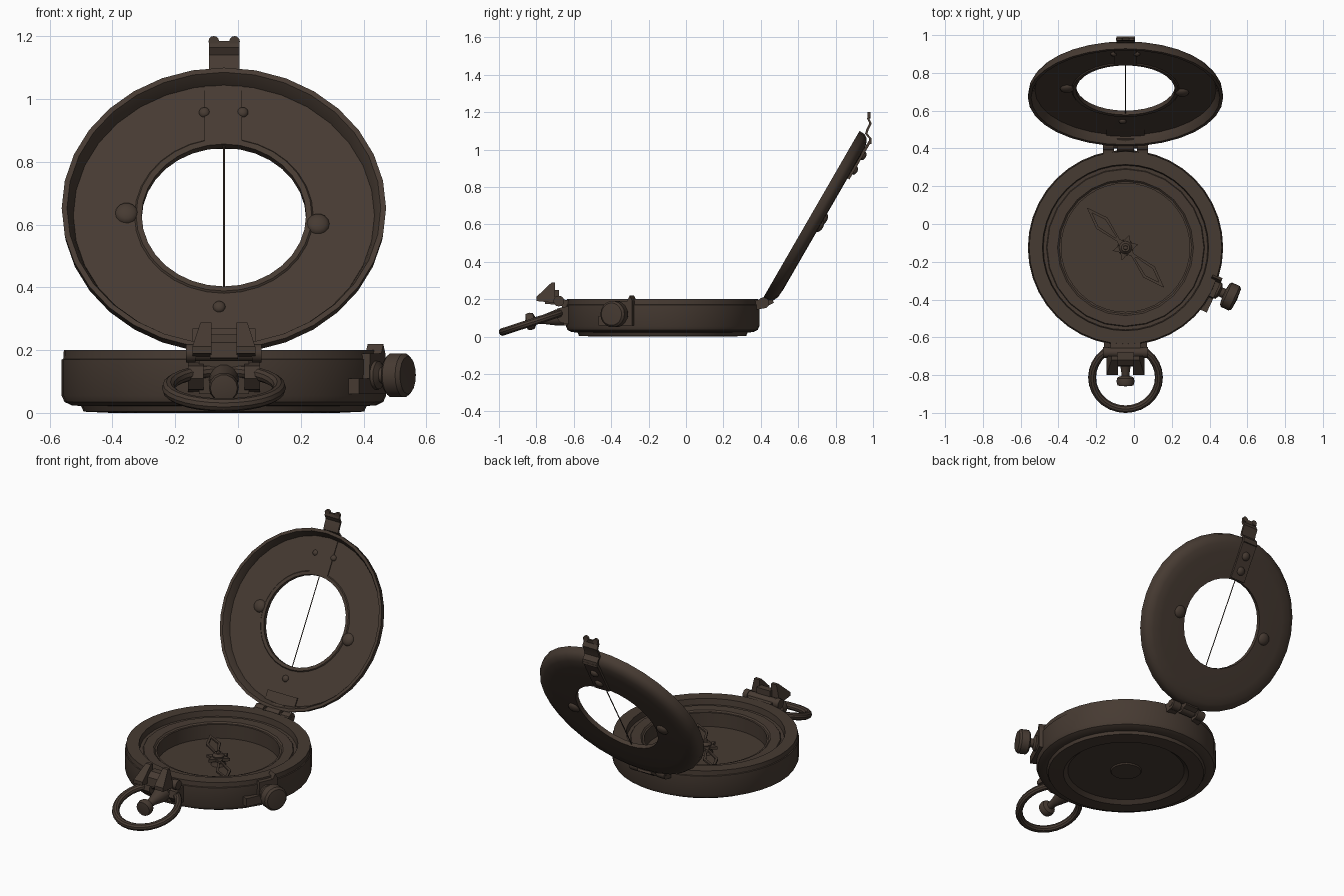
import bpy, bmesh, math
from mathutils import Matrix, Vector

if "Cube" in bpy.data.objects:
    bpy.data.objects.remove(bpy.data.objects["Cube"])

BRONZE = (0.062, 0.043, 0.032, 1)
mat = bpy.data.materials.new("dark bronze")
mat.use_nodes = True
mat.diffuse_color = BRONZE
shader = mat.node_tree.nodes["Principled BSDF"]
shader.inputs["Base Color"].default_value = BRONZE
shader.inputs["Roughness"].default_value = 0.6

CX, CY = -0.045, -0.125          # centre of the case
CASE = Matrix.Translation((CX, CY, 0))
LID = Matrix.Translation((CX, 0.70, 0.635)) @ Matrix.Rotation(math.radians(60), 4, 'X')
# Local (x, y, z) becomes world (y, z, x), for side profiles
SIDE = Matrix(((0, 0, 1, 0), (1, 0, 0, 0), (0, 1, 0, 0), (0, 0, 0, 1)))


def finish(name, bm, matrix, angle=35):
    bmesh.ops.remove_doubles(bm, verts=bm.verts, dist=1e-5)
    bmesh.ops.transform(bm, matrix=matrix, verts=bm.verts)
    bmesh.ops.recalc_face_normals(bm, faces=bm.faces)
    mesh = bpy.data.meshes.new(name)
    bm.to_mesh(mesh)
    bm.free()
    mesh.materials.append(mat)
    ob = bpy.data.objects.new(name, mesh)
    bpy.context.collection.objects.link(ob)
    bpy.ops.object.select_all(action='DESELECT')
    bpy.context.view_layer.objects.active = ob
    ob.select_set(True)
    bpy.ops.object.shade_smooth_by_angle(angle=math.radians(angle))
    return ob


def lathe(name, profile, matrix, sides=32, closed=False):
    """Turn (radius, height) points around local z."""
    bm = bmesh.new()
    verts = [bm.verts.new((r, 0, z)) for r, z in profile]
    pairs = list(zip(verts, verts[1:] + verts[:1]))
    edges = [bm.edges.new(p) for p in (pairs if closed else pairs[:-1])]
    bmesh.ops.spin(bm, geom=verts + edges, cent=(0, 0, 0), axis=(0, 0, 1),
                   angle=math.tau, steps=sides, use_duplicate=False)
    return finish(name, bm, matrix)


def plate(name, outline, lo, hi, matrix):
    """Extrude a flat outline along local z."""
    bm = bmesh.new()
    face = bm.faces.new([bm.verts.new((x, y, lo)) for x, y in outline])
    new = bmesh.ops.extrude_face_region(bm, geom=[face])["geom"]
    bmesh.ops.translate(bm, vec=(0, 0, hi - lo),
                        verts=[v for v in new if isinstance(v, bmesh.types.BMVert)])
    return finish(name, bm, matrix, 25)


def rect(x0, x1, y0, y1):
    return [(x0, y0), (x1, y0), (x1, y1), (x0, y1)]


def rod(name, a, b, radius, sides=12):
    a, b = Vector(a), Vector(b)
    turn = (b - a).to_track_quat('Z', 'Y').to_matrix().to_4x4()
    h = (b - a).length
    return lathe(name, [(0, 0), (radius, 0), (radius, h), (0, h)],
                 Matrix.Translation(a) @ turn, sides)


def dome(name, radius, height, matrix):
    steps = [i * math.pi / 8 for i in range(5)]
    return lathe(name, [(radius * math.cos(t), height * math.sin(t)) for t in steps],
                 matrix, 14)


def at(x, y, z):
    return Matrix.Translation((x, y, z))


# Case: outer wall, stepped dial well and recessed underside
lathe("case", [(0, 0.075), (0.34, 0.075), (0.34, 0.16), (0.435, 0.165), (0.44, 0.2),
               (0.51, 0.2), (0.512, 0.172), (0.517, 0.17), (0.517, 0.055), (0.508, 0.035),
               (0.485, 0.024), (0.455, 0.022), (0.447, 0.004), (0.36, 0.0), (0.335, 0.02),
               (0.09, 0.02), (0.085, 0.012), (0, 0.012)], CASE, 40)
lathe("well_lip", [(0.345, 0.155), (0.36, 0.168), (0.415, 0.17), (0.425, 0.155)], CASE, 24, True)

# Needle: two open diamonds on a star and a hub
NEEDLE = CASE @ at(0, 0, 0.11) @ Matrix.Rotation(math.radians(-46), 4, 'Z')
for name, s in (("needle_north", 1), ("needle_south", -1)):
    outer = [(0.05, 0.008), (0.18, 0.042), (0.295, 0), (0.18, -0.042), (0.05, -0.008)]
    inner = [(0.075, 0.004), (0.18, 0.026), (0.255, 0), (0.18, -0.026), (0.075, -0.004)]
    bm = bmesh.new()
    loops = [[bm.verts.new((x * s, y, z)) for x, y in pts]
             for pts, z in ((outer, 0), (outer, 0.01), (inner, 0.01), (inner, 0))]
    for k in range(4):
        p, q = loops[k], loops[(k + 1) % 4]
        for i in range(5):
            j = (i + 1) % 5
            bm.faces.new((p[i], p[j], q[j], q[i]))
    finish(name, bm, NEEDLE, 20)
star = [((0.07 if i % 2 == 0 else 0.038) * Vector((math.cos(i * math.tau / 12),
         math.sin(i * math.tau / 12)))) for i in range(12)]
plate("needle_star", star, -0.005, 0.012, NEEDLE)
lathe("needle_hub", [(0.045, 0.07), (0.03, 0.1), (0.034, 0.13), (0.022, 0.145),
                     (0.012, 0.145), (0.01, 0.155), (0, 0.158)], CASE, 16)

# Lid: shallow ring with a rounded outer edge and a round window
lathe("lid", [(0.262, -0.036), (0.42, -0.036), (0.47, -0.032), (0.5, -0.019), (0.514, 0.002),
              (0.517, 0.035), (0.5, 0.035), (0.488, 0.012), (0.48, -0.012), (0.285, -0.014),
              (0.28, -0.008), (0.262, -0.01)], LID, 32, True)
rod("sighting_wire", LID @ Vector((0, -0.265, -0.022)), LID @ Vector((0, 0.265, -0.022)), 0.003, 6)
FLIP = Matrix.Rotation(math.pi, 4, 'X')
for side, x, y in (("right", -0.31, 0.01), ("left", 0.30, -0.03)):
    dome(side + "_inner_screw", 0.037, 0.02, LID @ at(x, y, -0.015))
    dome(side + "_outer_screw", 0.037, 0.02, LID @ at(x, y, -0.034) @ FLIP)

# Strap: inner plate, outer strip with rivets and a wavy notched catch
plate("inner_strap_plate", rect(-0.062, 0.058, 0.27, 0.475), -0.016, -0.008, LID)
for x in (-0.062, 0.06):
    dome("inner_strap_rivet", 0.018, 0.014, LID @ at(x, 0.38, -0.014))
dome("lid_pin", 0.02, 0.014, LID @ at(-0.015, -0.335, -0.014))
plate("hinge_leaf_on_lid", rect(-0.1, 0.1, -0.485, -0.42), -0.016, -0.005, LID)
plate("outer_strap", rect(-0.048, 0.05, 0.265, 0.5), -0.048, -0.034, LID)
for y in (0.32, 0.41):
    dome("outer_strap_rivet", 0.026, 0.017, LID @ at(0, y, -0.047) @ FLIP)


def ribbon(name, pts, lo, hi):
    back = [(y + 0.013, z) for y, z in reversed(pts)]
    return plate(name, pts + back, lo, hi, SIDE)


ribbon("catch", [(0.978, 1.03), (0.978, 1.06), (0.957, 1.085), (0.965, 1.11),
                 (0.98, 1.14), (0.968, 1.165), (0.973, 1.185)], CX - 0.048, CX + 0.05)
for x in (CX - 0.032, CX + 0.034):
    rod("catch_lobe", (x, 0.971, 1.184), (x, 0.986, 1.184), 0.017)

# Rear hinge
rod("hinge_pin", (CX - 0.12, 0.415, 0.18), (CX + 0.12, 0.415, 0.18), 0.015)
for x in (-0.09, 0, 0.09):
    w = 0.045 if x == 0 else 0.028
    rod("hinge_knuckle", (CX + x - w, 0.415, 0.18), (CX + x + w, 0.415, 0.18), 0.03)
    arm = ([(0.415, 0.155), (0.47, 0.18), (0.45, 0.225), (0.40, 0.2)] if x == 0
           else [(0.36, 0.14), (0.41, 0.15), (0.43, 0.2), (0.36, 0.195)])
    plate("hinge_arm", arm, CX + x - w, CX + x + w, SIDE)

# Front sight: barrel, two wedge wings and a rounded centre block
rod("sight_barrel", (CX - 0.115, -0.68, 0.19), (CX + 0.115, -0.68, 0.19), 0.025)
for s in (-1, 1):
    x = CX + s * 0.105
    rod("sight_barrel_end", (x - 0.015, -0.68, 0.19), (x + 0.015, -0.68, 0.19), 0.029)
    wing = plate("sight_wing", [(-0.80, 0.19), (-0.70, 0.18), (-0.70, 0.288), (-0.72, 0.288),
                                (-0.80, 0.212)], min(s * 0.04, s * 0.1) + CX,
                 max(s * 0.04, s * 0.1) + CX, SIDE)
    for v in wing.data.vertices:      # slope the outer cheeks inward
        if v.co.z > 0.25 and abs(v.co.x - CX) > 0.05:
            v.co.x -= s * 0.025
    # Lugs that hold the ring
    plate("ring_lug", [(-0.62, 0.065), (-0.67, 0.075), (-0.70, 0.11), (-0.69, 0.15), (-0.62, 0.165)],
          CX + s * 0.09 - 0.025, CX + s * 0.09 + 0.025, SIDE)
plate("sight_block", [(-0.755, 0.175), (-0.68, 0.17), (-0.68, 0.25), (-0.72, 0.25), (-0.75, 0.225)],
      CX - 0.045, CX + 0.045, SIDE)
plate("sight_mount", [(-0.62, 0.06), (-0.655, 0.06), (-0.665, 0.17), (-0.69, 0.2), (-0.62, 0.195)],
      CX - 0.08, CX + 0.08, SIDE)

# Carrying ring and its thumb screw
tube = [(0.177 + 0.021 * math.cos(i * math.tau / 10), 0.021 * math.sin(i * math.tau / 10))
        for i in range(10)]
lathe("carrying_ring", tube, at(CX, -0.812, 0.08) @ Matrix.Rotation(math.radians(18), 4, 'X'), 28, True)
OUT = at(CX, -0.63, 0.11) @ Matrix.Rotation(math.radians(98), 4, 'X')
lathe("thumb_screw", [(0, 0), (0.05, 0), (0.045, 0.06), (0.026, 0.13), (0.02, 0.175),
                      (0.043, 0.185), (0.048, 0.205), (0.043, 0.225), (0, 0.232)], OUT, 14)

# Side brake: stepped plate, lever tip and knob
BRAKE = CASE @ Matrix.Rotation(math.radians(-25), 4, 'Z') @ at(0.5, 0, 0.12) @ \
    Matrix.Rotation(math.pi / 2, 4, 'Z') @ Matrix.Rotation(math.pi / 2, 4, 'X')
plate("brake_plate", [(-0.13, -0.06), (0.07, -0.06), (0.07, 0.07), (0.055, 0.1), (0.04, 0.07),
                      (-0.045, 0.07), (-0.05, -0.01), (-0.13, -0.01)], -0.02, 0.035, BRAKE)
lathe("brake_knob", [(0, 0), (0.05, 0.01), (0.045, 0.045), (0.026, 0.055), (0.026, 0.075),
                     (0.06, 0.08), (0.071, 0.09), (0.071, 0.135), (0.06, 0.147), (0, 0.152)],
      BRAKE, 18)
